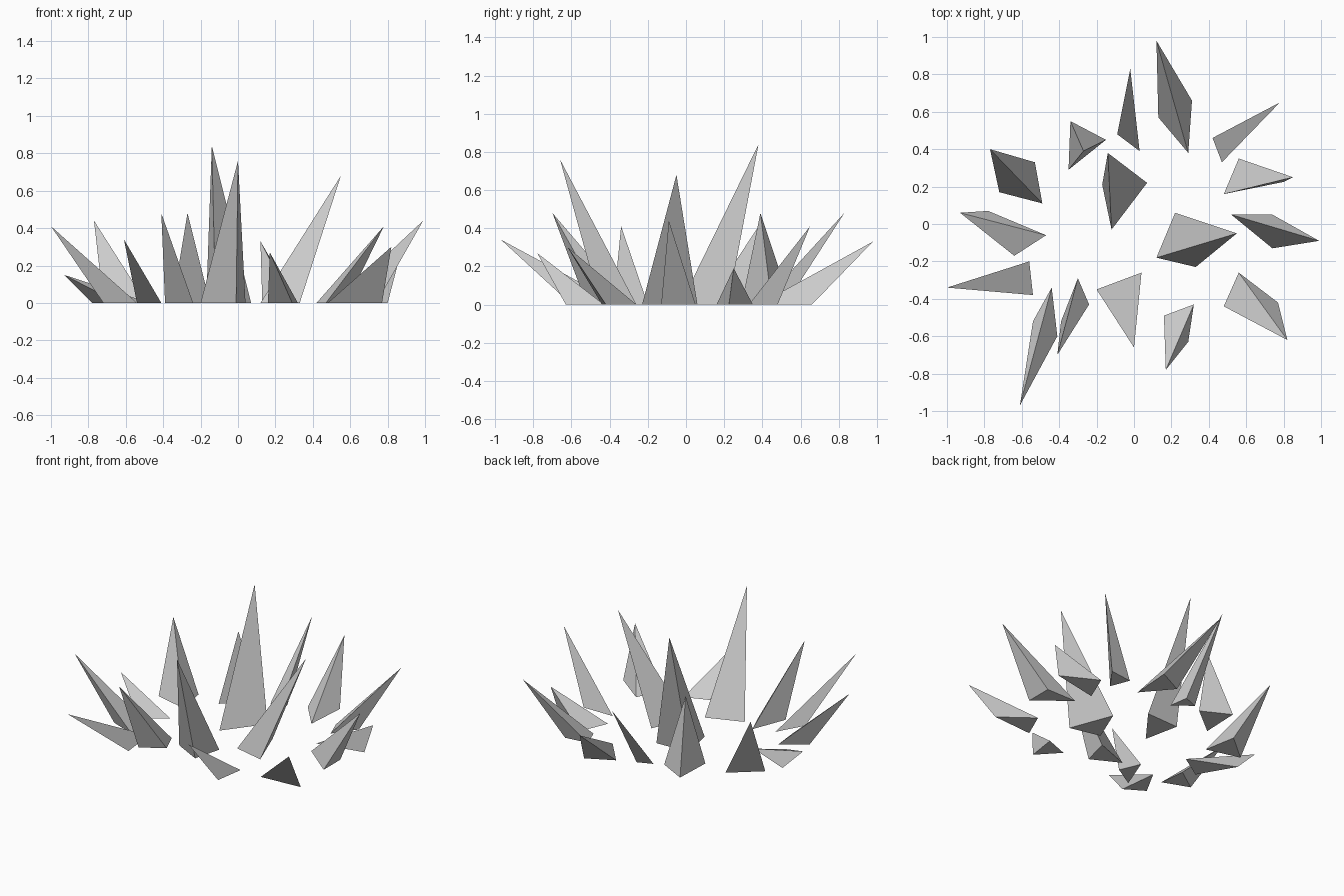
import bpy
import bmesh

# Remove only the default cube
cube = bpy.data.objects.get("Cube")
if cube:
    bpy.data.objects.remove(cube, do_unlink=True)


def make_material(name, colour):
    mat = bpy.data.materials.new(name)
    mat.use_nodes = True
    mat.diffuse_color = colour
    bsdf = next(n for n in mat.node_tree.nodes if n.type == "BSDF_PRINCIPLED")
    bsdf.inputs["Base Color"].default_value = colour
    return mat


grey = make_material("pale_grey", (0.6, 0.6, 0.6, 1))


def shard(name, tip, *foot):
    """Leaning spike: a triangular foot on the ground, joined to one tip."""
    bm = bmesh.new()
    base = [bm.verts.new((x, y, 0)) for x, y in foot]
    top = bm.verts.new(tip)
    bm.faces.new(base)
    for i, corner in enumerate(base):
        bm.faces.new((corner, base[i - 1], top))
    bmesh.ops.recalc_face_normals(bm, faces=bm.faces)
    mesh = bpy.data.meshes.new(name)
    bm.to_mesh(mesh)
    bm.free()
    mesh.materials.append(grey)
    obj = bpy.data.objects.new(name, mesh)
    bpy.context.collection.objects.link(obj)


# Inner ring of tall shards
shard("inner_back_shard", (-.14, .38, .84), (-.17, .21), (.07, .22), (-.12, -.03))
shard("inner_left_shard", (.55, -.05, .68), (.22, .06), (.12, -.18), (.33, -.23))
shard("inner_front_shard", (0, -.66, .76), (-.2, -.35), (.04, -.26), (-.01, -.45))
shard("inner_upright_shard", (-.27, .39, .48), (-.34, .55), (-.15, .45), (-.35, .29))

# Back of the outer ring
shard("back_low_shard", (.12, .98, .33), (.31, .66), (.29, .38), (.13, .57))
shard("back_slim_shard", (-.02, .83, .48), (.03, .39), (-.09, .48), (.01, .52))
shard("back_left_shard", (.78, .65, .41), (.42, .46), (.47, .33), (.58, .48))
shard("back_right_shard", (-.77, .4, .44), (-.53, .33), (-.49, .11), (-.72, .17))

# Left side of the outer ring
shard("left_low_shard", (.85, .25, .19), (.56, .35), (.48, .16), (.8, .225))
shard("left_long_shard", (.99, -.09, .44), (.52, .05), (.74, .05), (.74, -.13))
shard("front_left_shard", (.82, -.62, .3), (.56, -.26), (.48, -.44), (.77, -.42))

# Front of the outer ring
shard("front_low_shard", (.17, -.78, .27), (.16, -.49), (.32, -.43), (.29, -.63))
shard("front_slim_shard", (-.41, -.7, .48), (-.3, -.29), (-.24, -.43), (-.39, -.52))
shard("front_long_shard", (-.61, -.97, .34), (-.44, -.34), (-.41, -.6), (-.54, -.52))

# Right side of the outer ring
shard("right_long_shard", (-1, -.34, .41), (-.56, -.2), (-.54, -.38), (-.72, -.31))
shard("right_low_shard", (-.93, .06, .15), (-.78, .07), (-.47, -.06), (-.64, -.17))
